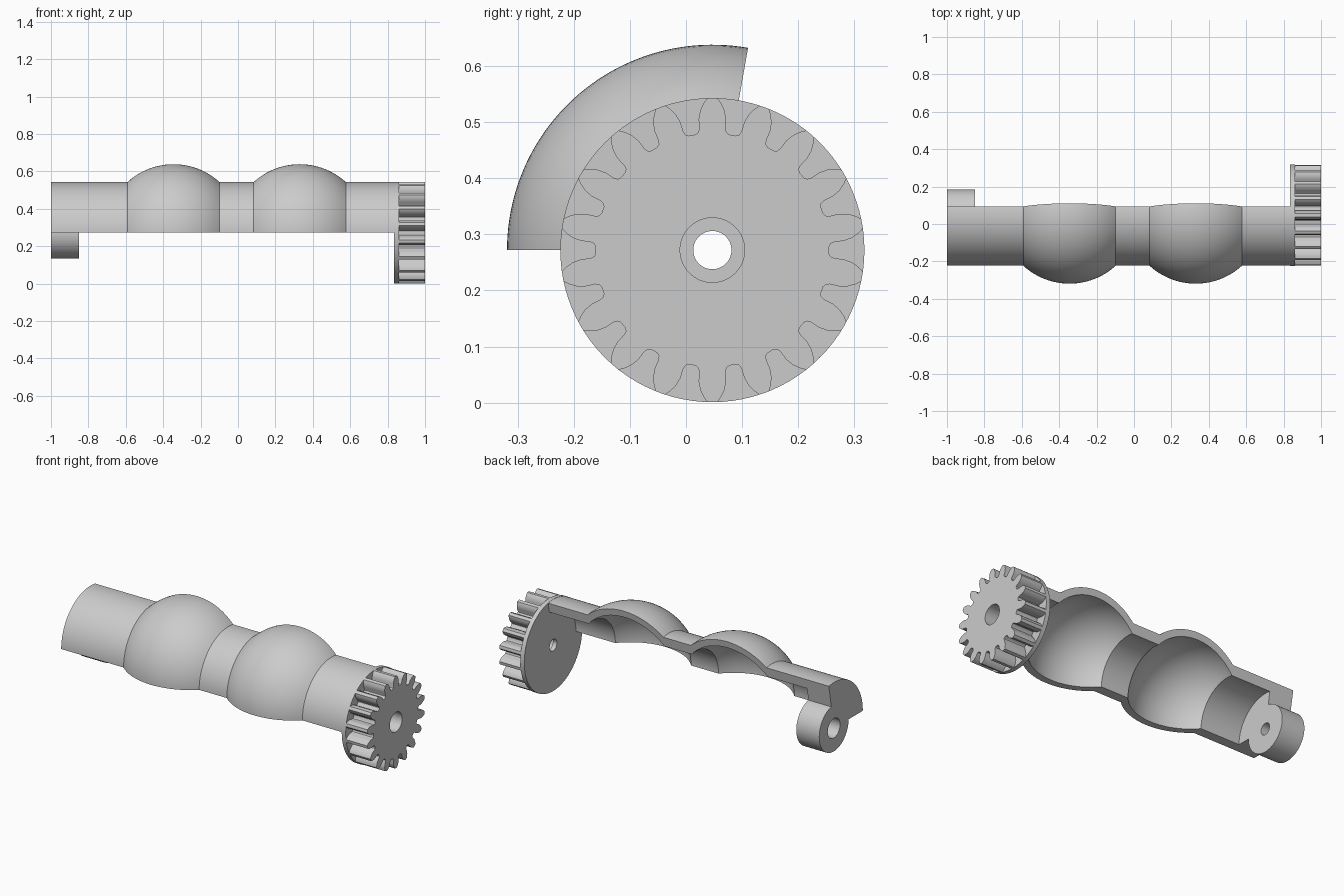
import bpy, bmesh
from math import pi, radians, sin, cos, sqrt, asin

cube = bpy.data.objects.get("Cube")
if cube:
    bpy.data.objects.remove(cube)

AXIS_Y, AXIS_Z = 0.047, 0.272
TUBE_R, TUBE_IN = 0.27, 0.212
BALL_R, BALL_IN = 0.366, 0.326
BALLS = (-0.345, 0.33)
HOLE, BORE, BOSS_R = 0.034, 0.0575, 0.137

grey = bpy.data.materials.new("light grey")
grey.use_nodes = True
colour = (0.6, 0.6, 0.6, 1)
grey.diffuse_color = colour
grey.node_tree.nodes["Principled BSDF"].inputs["Base Color"].default_value = colour


def sweep(name, sections, closed=True):
    """Join (angle, [(x, radius)...]) sections turned about the long axis."""
    bm = bmesh.new()
    rings = [[bm.verts.new((x, AXIS_Y + r * cos(a), AXIS_Z + r * sin(a)))
              for x, r in profile] for a, profile in sections]
    pairs = list(zip(rings, rings[1:]))
    if closed:
        pairs.append((rings[-1], rings[0]))
    else:
        bm.faces.new(rings[0])
        bm.faces.new(rings[-1])
    n = len(rings[0])
    for p, q in pairs:
        for i in range(n):
            j = (i + 1) % n
            bm.faces.new((p[i], p[j], q[j], q[i]))
    bmesh.ops.recalc_face_normals(bm, faces=bm.faces)
    mesh = bpy.data.meshes.new(name)
    bm.to_mesh(mesh)
    bm.free()
    mesh.materials.append(grey)
    obj = bpy.data.objects.new(name, mesh)
    bpy.context.collection.objects.link(obj)
    bpy.ops.object.select_all(action='DESELECT')
    obj.select_set(True)
    bpy.context.view_layer.objects.active = obj
    bpy.ops.object.shade_smooth_by_angle(angle=radians(25))
    return obj


def full_turn(profile, steps=96):
    return [(2 * pi * i / steps, profile) for i in range(steps)]


def wall(tube, ball, start, end, steps=24):
    """Tube line with two round bulges, from start to end."""
    line = [(start, tube)]
    half = asin(sqrt(ball ** 2 - tube ** 2) / ball)
    for centre in BALLS:
        for i in range(steps + 1):
            t = half * (2 * i / steps - 1)
            line.append((centre + ball * sin(t), ball * cos(t)))
    return line + [(end, tube)]


# Curved cover with a thick end wall, spanning 100 degrees
outer = wall(TUBE_R, BALL_R, -1, 0.836)
inner = wall(TUBE_IN, BALL_IN, -0.85, 0.836)
profile = outer + inner[::-1] + [(-0.85, BOSS_R - 0.002), (-1, BOSS_R - 0.002)]
sweep("cover_shell", [(radians(80 + 100 * i / 48), profile) for i in range(49)],
      closed=False)

# Pivot boss with a stepped hole
sweep("pivot_boss", full_turn([(-1, BOSS_R), (-0.85, BOSS_R), (-0.85, HOLE),
                               (-0.91, HOLE), (-0.91, BORE), (-1, BORE)]))

# Backing disc of the gear
sweep("gear_disc", full_turn([(0.835, 0.271), (0.861, 0.271),
                              (0.861, HOLE), (0.835, HOLE)]))

# Gear: half of one tooth gap as (radius, half width), mirrored and repeated
TEETH = 18
gap = [(0.208, 0.006), (0.211, 0.0115), (0.218, 0.0145), (0.235, 0.0165),
       (0.25, 0.022), (0.262, 0.03), (0.271, 0.0385)]
sections = []
for k in range(TEETH):
    mid = 2 * pi * k / TEETH
    sides = [(-w / r, r) for r, w in reversed(gap)] + [(w / r, r) for r, w in gap]
    sides.append((pi / TEETH, 0.271))
    for a, r in sides:
        sections.append((mid + a, [(0.86, r), (1, r), (1, BORE), (0.86, BORE)]))
sweep("gear_teeth", sections)
